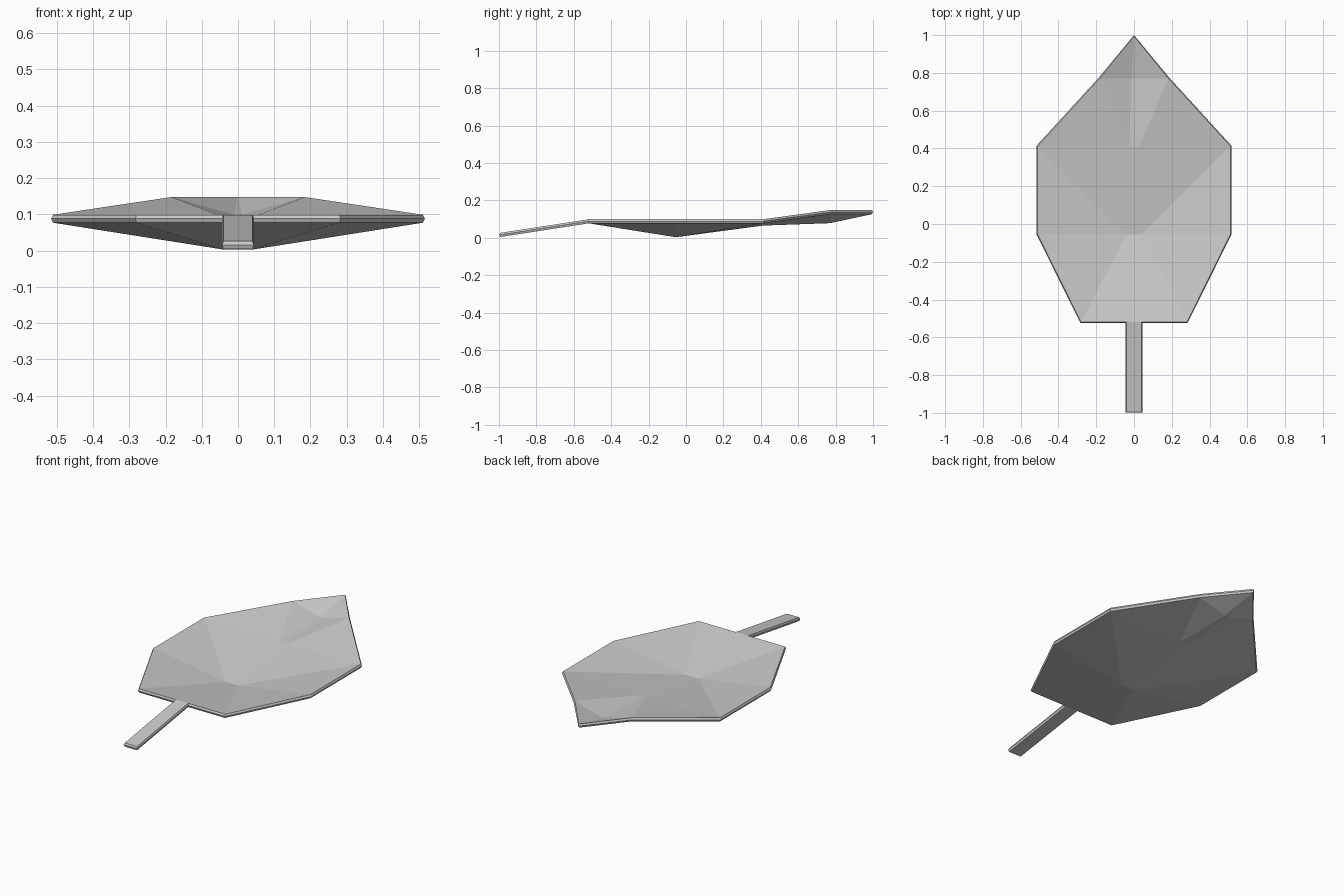
import bpy, bmesh

if "Cube" in bpy.data.objects:
    bpy.data.objects.remove(bpy.data.objects["Cube"])

T = 0.022  # blade thickness
# rows along the leaf: y, rib half width, rib z, edge half width, edge z (top surface)
ROWS = [
    (-0.52, 0.040, 0.099, 0.280, 0.099),
    (-0.055, 0.040, 0.025, 0.510, 0.099),
    (0.413, 0.026, 0.087, 0.510, 0.099),
    (0.77, 0.012, 0.100, 0.183, 0.148),
]

bm = bmesh.new()
inner, outer = {}, {}
for s in (-1, 1):
    inner[s] = [bm.verts.new((s * r[1], r[0], r[2])) for r in ROWS]
    outer[s] = [bm.verts.new((s * r[3], r[0], r[4])) for r in ROWS]
tip = bm.verts.new((0, 0.994, 0.148))

# blade halves, folded along the diagonals
for s in (-1, 1):
    a, b = inner[s], outer[s]
    for i in range(3):
        if i == 0:
            tris = [(a[0], b[0], a[1]), (b[0], b[1], a[1])]
        else:
            tris = [(a[i], b[i], b[i + 1]), (a[i], b[i + 1], a[i + 1])]
        for t in tris:
            bm.faces.new(t)
    bm.faces.new((a[3], b[3], tip))

# central rib and tip
l, r = inner[-1], inner[1]
for i in range(3):
    bm.faces.new((l[i], r[i], r[i + 1], l[i + 1]))
bm.faces.new((l[3], r[3], tip))

# stem continuing the rib
e0 = bm.verts.new((-0.040, -0.994, 0.026))
e1 = bm.verts.new((0.040, -0.994, 0.026))
bm.faces.new((e0, e1, r[0], l[0]))

# thickness
for f in bm.faces:
    f.normal_update()
    if f.normal.z < 0:
        f.normal_flip()
top = list(bm.faces)
ext = bmesh.ops.extrude_face_region(bm, geom=top, use_keep_orig=True)
low = [g for g in ext["geom"] if isinstance(g, bmesh.types.BMVert)]
bmesh.ops.translate(bm, verts=low, vec=(0, 0, -T))
bmesh.ops.recalc_face_normals(bm, faces=bm.faces)

# rim pushed out to a soft ridge
upright = [e for e in bm.edges
           if (e.verts[0].co.xy - e.verts[1].co.xy).length < 1e-5]
res = bmesh.ops.subdivide_edges(bm, edges=upright, cuts=1, use_grid_fill=True)
mid = {g for g in res["geom_inner"] if isinstance(g, bmesh.types.BMVert)}
bm.normal_update()
push = {v: v.normal.copy() for v in mid}
for v, n in push.items():
    n.z = 0
    v.co += n.normalized() * 0.006
bmesh.ops.recalc_face_normals(bm, faces=bm.faces)

mesh = bpy.data.meshes.new("leaf")
bm.to_mesh(mesh)
bm.free()
leaf = bpy.data.objects.new("leaf", mesh)
bpy.context.collection.objects.link(leaf)
